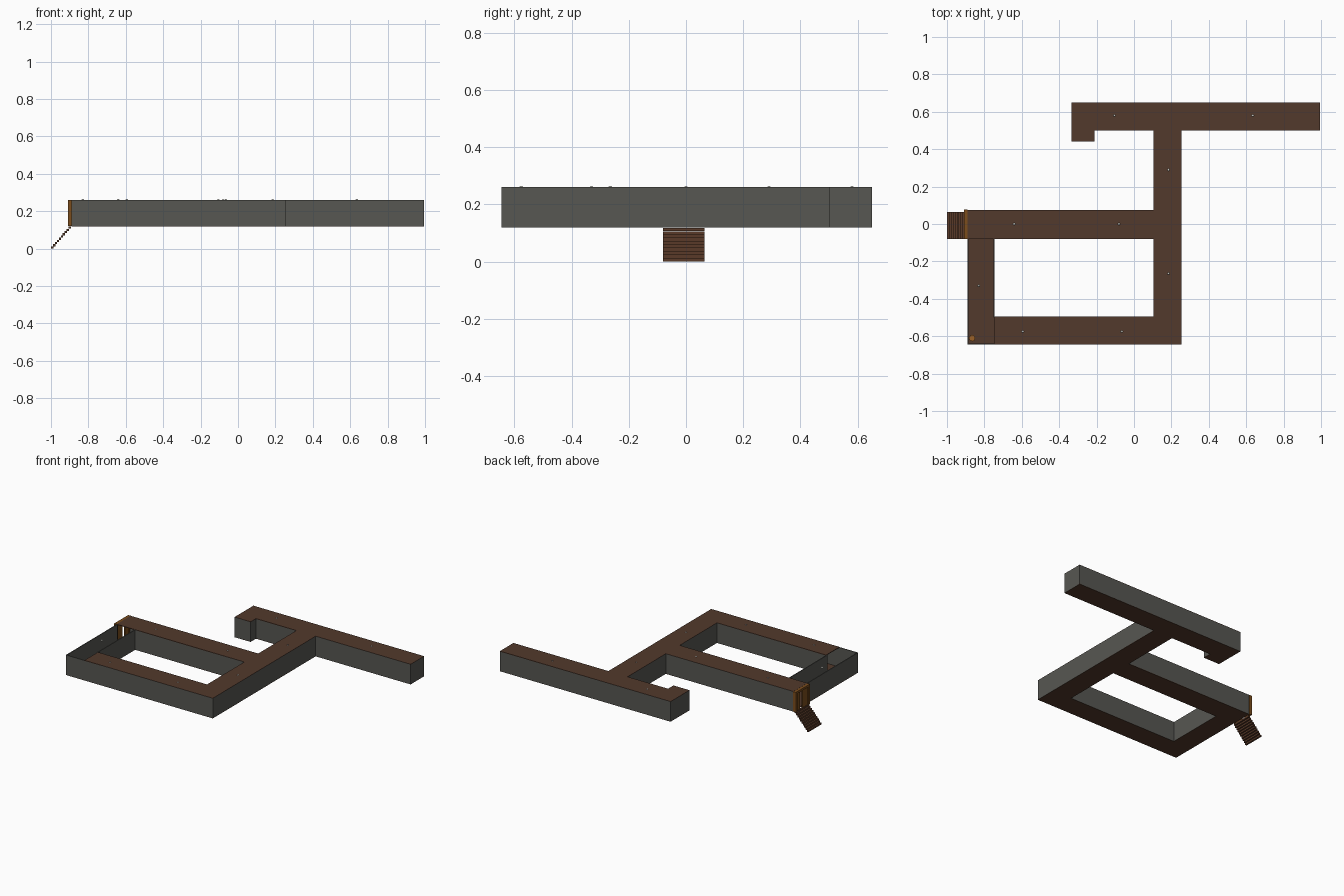
import bpy, bmesh, math

if "Cube" in bpy.data.objects:
    bpy.data.objects.remove(bpy.data.objects["Cube"])

def mat(name, rgb):
    m = bpy.data.materials.new(name)
    m.diffuse_color = (*rgb, 1)
    m.use_nodes = True
    m.node_tree.nodes["Principled BSDF"].inputs["Base Color"].default_value = m.diffuse_color
    return m

STONE = mat("grey_stone", (0.095, 0.095, 0.085))
PLANK = mat("brown_planks", (0.085, 0.041, 0.025))
STEP = mat("stair_wood", (0.10, 0.042, 0.022))
DOOR = mat("door_wood", (0.20, 0.075, 0.012))
BARREL = mat("barrel_orange", (0.33, 0.12, 0.02))
LAMP = mat("lamp_white", (0.6, 0.6, 0.55))

Z0, Z1, T = 0.12, 0.26, 0.006   # floor level, ceiling level, wall thickness

def finish(name, bm, m):
    me = bpy.data.meshes.new(name)
    bm.to_mesh(me)
    bm.free()
    me.materials.append(m)
    ob = bpy.data.objects.new(name, me)
    bpy.context.collection.objects.link(ob)
    return ob

def box(name, x0, x1, y0, y1, z0, z1, m):
    bm = bmesh.new()
    bmesh.ops.create_cube(bm, size=1)
    for v in bm.verts:
        v.co = ((x0 + x1) / 2 + v.co.x * (x1 - x0),
                (y0 + y1) / 2 + v.co.y * (y1 - y0),
                (z0 + z1) / 2 + v.co.z * (z1 - z0))
    return finish(name, bm, m)

def wall(name, pts, closed):
    # vertical strip along a path, thickened towards the corridor
    bm = bmesh.new()
    cols = [(bm.verts.new((x, y, Z0)), bm.verts.new((x, y, Z1))) for x, y in pts]
    n = len(cols)
    for i in range(n if closed else n - 1):
        a, b = cols[i], cols[(i + 1) % n]
        bm.faces.new((a[0], b[0], b[1], a[1]))
    ob = finish(name, bm, STONE)
    s = ob.modifiers.new("thickness", 'SOLIDIFY')
    s.thickness, s.offset, s.use_even_offset = T, -1, True

# Corridor walls: outer run (open at the doorway) and the courtyard loop
wall("outer_wall", [(-0.89, -0.08), (-0.89, -0.645), (0.255, -0.645), (0.255, 0.5),
                    (0.995, 0.5), (0.995, 0.65), (-0.335, 0.65), (-0.335, 0.44),
                    (-0.21, 0.44), (-0.21, 0.5), (0.105, 0.5), (0.105, 0.075),
                    (-0.89, 0.075)], False)
wall("courtyard_wall", [(-0.745, -0.495), (-0.745, -0.08),
                        (0.105, -0.08), (0.105, -0.495)], True)

# Floors and ceilings; the west corridor is left open on top
AREAS = {"north": (-0.335, 0.995, 0.5, 0.65), "alcove": (-0.335, -0.21, 0.44, 0.5),
         "east": (0.105, 0.255, -0.645, 0.5), "middle": (-0.89, 0.105, -0.08, 0.075),
         "south": (-0.745, 0.105, -0.645, -0.495), "west": (-0.89, -0.745, -0.645, -0.08)}
for name, r in AREAS.items():
    box(name + "_floor", *r, Z0 - 0.001, Z0 + 0.003, PLANK)
    if name != "west":
        box(name + "_ceiling", *r, Z1 - 0.003, Z1 + 0.001, PLANK)

# Entrance stairs
N = 10
for i in range(N):
    x, z = -1.0 + i * 0.0105, i * 0.0118
    box(f"stair_{i + 1}", x, x + 0.0125, -0.08, 0.065, z, z + 0.0115, STEP)

# Door frame and two leaves standing slightly apart
for side, y0, y1 in (("left", 0.06, 0.078), ("right", -0.08, -0.062)):
    box(side + "_door_post", -0.91, -0.89, y0, y1, Z0, Z1, DOOR)
box("door_lintel", -0.91, -0.89, -0.062, 0.06, Z1 - 0.015, Z1, DOOR)
box("right_door_leaf", -0.904, -0.896, -0.062, -0.005, Z0, Z1 - 0.015, DOOR)
box("left_door_leaf", -0.904, -0.896, 0.022, 0.06, Z0, Z1 - 0.015, DOOR)

# Barrel in the south-west corner
bm = bmesh.new()
bmesh.ops.create_cone(bm, cap_ends=True, segments=10, radius1=0.017, radius2=0.017, depth=0.045)
finish("barrel", bm, BARREL).location = (-0.865, -0.61, Z0 + 0.025)

# Ceiling lamps poking through the roof
for i, (x, y) in enumerate([(-0.105, 0.58), (0.635, 0.58), (0.185, 0.29), (-0.64, 0),
                            (-0.08, 0), (0.185, -0.265), (-0.83, -0.33),
                            (-0.595, -0.575), (-0.065, -0.575)]):
    bm = bmesh.new()
    bmesh.ops.create_uvsphere(bm, u_segments=10, v_segments=6, radius=0.007)
    finish(f"lamp_{i + 1}", bm, LAMP).location = (x, y, Z1 - 0.002)
